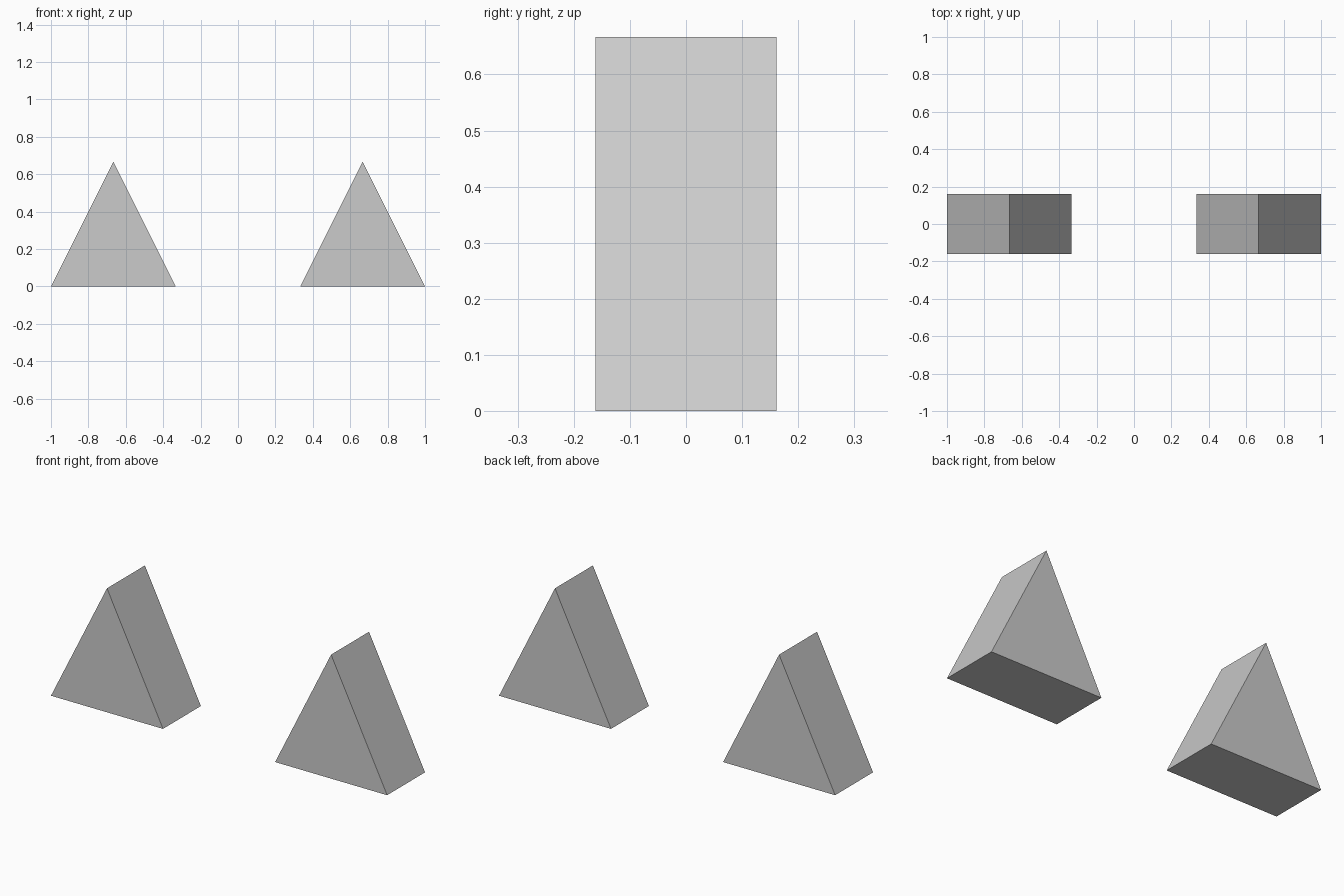
import bpy
import bmesh
from mathutils import Vector

if "Cube" in bpy.data.objects:
    bpy.data.objects.remove(bpy.data.objects["Cube"])

HALF_BASE = 1 / 3
HEIGHT = 2 / 3
DEPTH = 0.322


def wedge(name, x):
    """Triangular prism: front profile extruded along y."""
    bm = bmesh.new()
    profile = [(-HALF_BASE, 0), (HALF_BASE, 0), (0, HEIGHT)]
    front = bm.faces.new([bm.verts.new((px, -DEPTH / 2, pz)) for px, pz in profile])
    back = bmesh.ops.extrude_face_region(bm, geom=[front], use_keep_orig=True)
    verts = [g for g in back["geom"] if isinstance(g, bmesh.types.BMVert)]
    bmesh.ops.translate(bm, verts=verts, vec=Vector((0, DEPTH, 0)))
    bmesh.ops.recalc_face_normals(bm, faces=bm.faces)
    mesh = bpy.data.meshes.new(name)
    bm.to_mesh(mesh)
    bm.free()
    obj = bpy.data.objects.new(name, mesh)
    obj.location.x = x
    bpy.context.collection.objects.link(obj)


# Matching pair of wedges, one on each side
wedge("left_wedge", -2 / 3)
wedge("right_wedge", 2 / 3)
